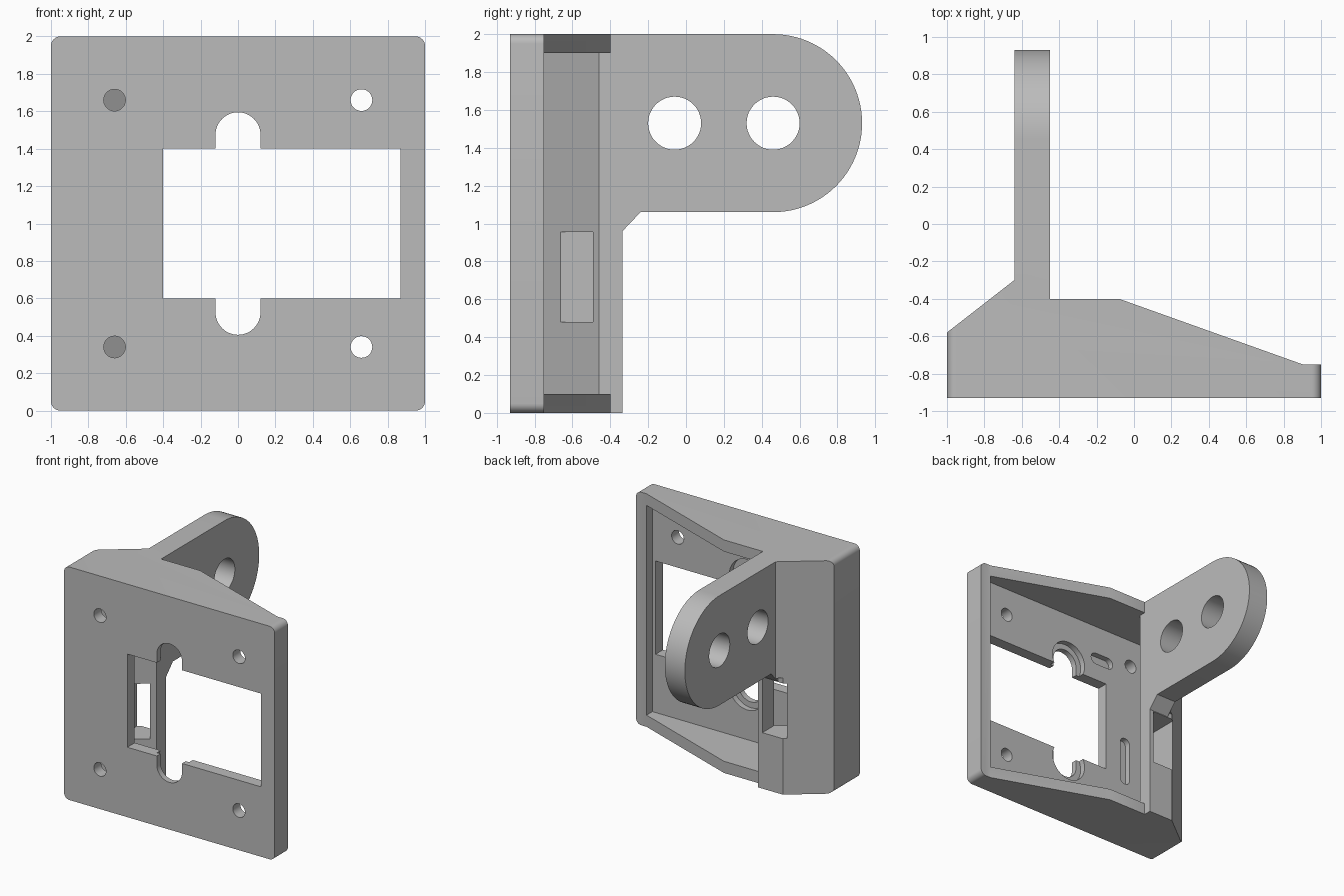
import bpy, bmesh, math
from mathutils import Vector

if "Cube" in bpy.data.objects:
    bpy.data.objects.remove(bpy.data.objects["Cube"], do_unlink=True)

grey = bpy.data.materials.new("plain grey")
grey.use_nodes = True
colour = (0.5, 0.5, 0.5, 1)
grey.diffuse_color = colour
grey.node_tree.nodes["Principled BSDF"].inputs["Base Color"].default_value = colour


def prism(name, axis, pts, lo, hi):
    """Extrude a 2D profile along an axis; profile uses the other two axes in order."""
    place = {"x": lambda a, b, h: (h, a, b),
             "y": lambda a, b, h: (a, h, b),
             "z": lambda a, b, h: (a, b, h)}[axis]
    bm = bmesh.new()
    face = bm.faces.new([bm.verts.new(place(a, b, lo)) for a, b in pts])
    new = bmesh.ops.extrude_face_region(bm, geom=[face])["geom"]
    verts = [v for v in new if isinstance(v, bmesh.types.BMVert)]
    bmesh.ops.translate(bm, verts=verts, vec=Vector(place(0, 0, hi - lo)))
    bmesh.ops.recalc_face_normals(bm, faces=bm.faces[:])
    mesh = bpy.data.meshes.new(name)
    bm.to_mesh(mesh)
    bm.free()
    mesh.materials.append(grey)
    ob = bpy.data.objects.new(name, mesh)
    bpy.context.scene.collection.objects.link(ob)
    return ob


def arc(cx, cy, r, start=0, end=360, n=48):
    count = n if end - start == 360 else n + 1
    angles = [math.radians(start + (end - start) * i / n) for i in range(count)]
    return [(cx + r * math.cos(a), cy + r * math.sin(a)) for a in angles]


def rect(a0, b0, a1, b1):
    return [(a0, b0), (a1, b0), (a1, b1), (a0, b1)]


def combine(target, tool, operation):
    """Apply one boolean and remove the tool object."""
    tool.hide_render = True
    mod = target.modifiers.new("shape", "BOOLEAN")
    mod.operation, mod.solver, mod.object = operation, "EXACT", tool
    graph = bpy.context.evaluated_depsgraph_get()
    mesh = bpy.data.meshes.new_from_object(target.evaluated_get(graph))
    target.modifiers.clear()
    target.data = mesh
    bpy.data.objects.remove(tool, do_unlink=True)


def cut(axis, pts, lo, hi):
    combine(bracket, prism("cutter", axis, pts, lo, hi), "DIFFERENCE")


# Housing outline, trimmed to a rounded square
bracket = prism("mounting_bracket", "z", [
    (-1.1, -0.93), (1.1, -0.93), (1.1, -0.75), (0.9, -0.75), (-0.08, -0.40),
    (-0.45, -0.40), (-0.45, -0.335), (-0.685, -0.335), (-1.1, -0.658)], -0.1, 2.1)
r = 0.05
corners = [(1 - r, 2 - r), (r - 1, 2 - r), (r - 1, r), (1 - r, r)]
rounded = [p for i, (x, z) in enumerate(corners)
           for p in arc(x, z, r, 90 * i, 90 * i + 90, 8)]
combine(bracket, prism("rounded_square", "y", rounded, -1.2, 1.2), "INTERSECT")

# Hollow back with a slanted side wall
floor = -0.83
cut("z", [(-0.9, floor), (0.9, floor), (0.9, -0.2), (-0.45, -0.2),
          (-0.45, -0.46), (-0.9, -0.81)], 0.1, 1.9)

# Large opening with round notches, recessed around the notches at the back
cut("y", rect(-0.4, 0.6, 0.87, 1.4), -1.1, -0.7)
notch = arc(0, 1.475, 0.12, 0, 180, 24) + arc(0, 0.525, 0.12, 180, 360, 24)
cut("y", notch, -1.1, -0.7)
for z in (0.525, 1.475):
    cut("y", arc(0, z, 0.17), -0.88, -0.8)

# Screw holes
for x in (-0.66, 0.66):
    for z in (0.34, 1.66):
        cut("y", arc(x, z, 0.058, n=32), -1.1, -0.75)

# Shallow slots in the back of the plate
w = 0.05
cut("y", arc(-0.29, 1.6, w, -90, 90, 12) + arc(-0.42, 1.6, w, 90, 270, 12), -0.88, -0.8)
cut("y", arc(-0.6, 0.91, w, 0, 180, 12) + arc(-0.6, 0.58, w, 180, 360, 12), -0.88, -0.8)

# Window through the slanted wall
cut("y", rect(-0.71, 0.48, -0.49, 0.955), -0.79, -0.2)

# Upper wall corner and the arm
combine(bracket, prism("upper_corner", "z", [
    (-0.685, -0.335), (-0.685, -0.37), (-0.58, -0.37), (-0.58, -0.30), (-0.64, -0.30)],
    1.0, 2), "UNION")
arm = [(-0.42, 0.96), (-0.335, 0.96), (-0.24, 1.06)]
arm += arc(0.46, 1.53, 0.47, -90, 90, 48) + [(-0.42, 2)]
combine(bracket, prism("arm", "x", arm, -0.64, -0.45), "UNION")
for y in (-0.06, 0.46):
    cut("x", arc(y, 1.53, 0.14), -0.8, -0.3)

# Smooth the curved faces only
bpy.ops.object.select_all(action="DESELECT")
bracket.select_set(True)
bpy.context.view_layer.objects.active = bracket
bpy.ops.object.shade_smooth_by_angle(angle=math.radians(20))
